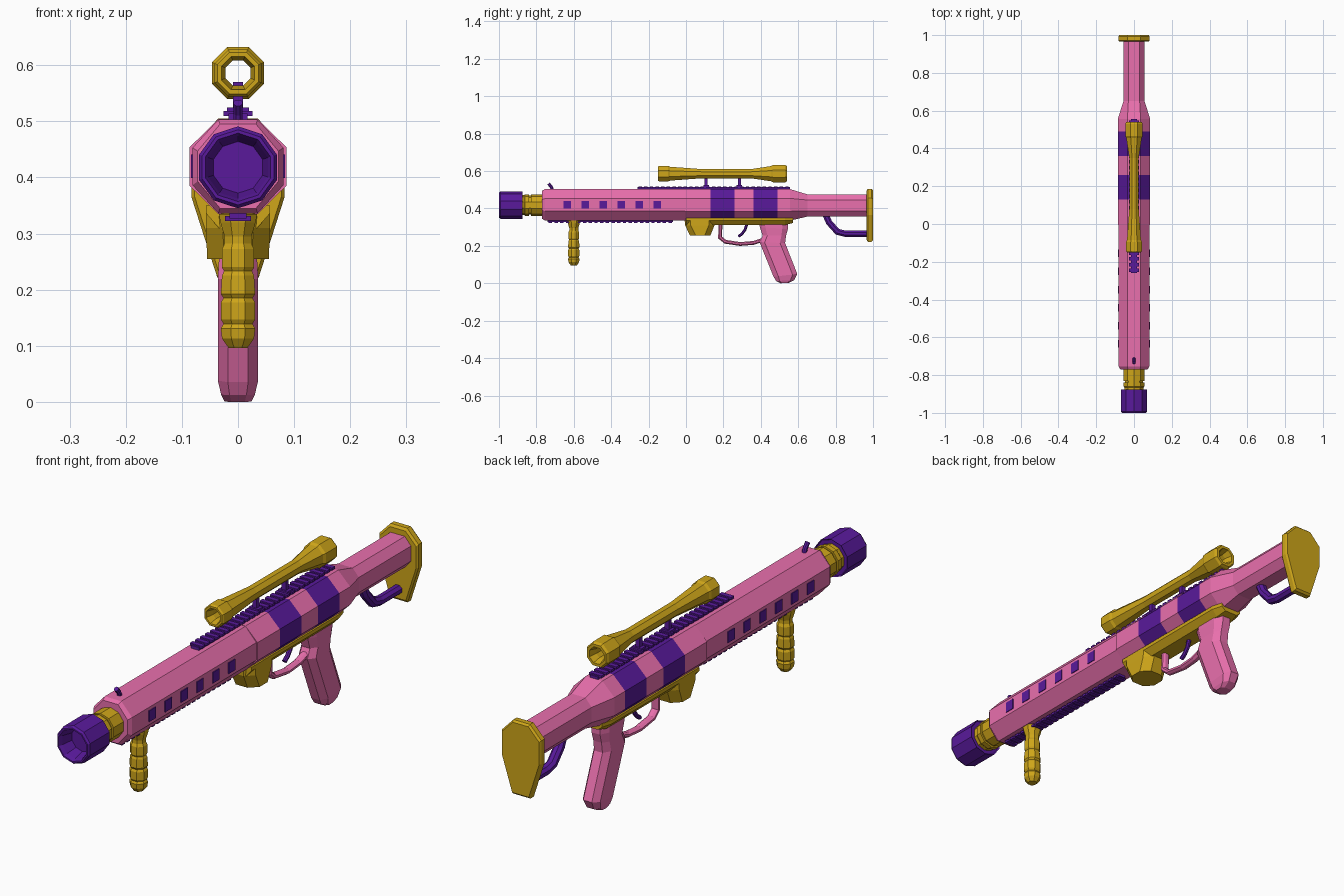
import bpy, bmesh, math
from mathutils import Vector

if "Cube" in bpy.data.objects:
    bpy.data.objects.remove(bpy.data.objects["Cube"])


def material(name, rgb):
    m = bpy.data.materials.new(name)
    m.diffuse_color = (*rgb, 1)
    m.use_nodes = True
    m.node_tree.nodes["Principled BSDF"].inputs["Base Color"].default_value = m.diffuse_color
    return m


PINK = material("pink", (0.82, 0.16, 0.42))
PURPLE = material("purple", (0.10, 0.01, 0.33))
GOLD = material("gold", (0.62, 0.38, 0.01))


def loft(name, rings, mats, wrap=False):
    """Skin a list of point rings; mats is one material or one per segment."""
    bm = bmesh.new()
    vs = [[bm.verts.new(p) for p in r] for r in rings]
    n, segs = len(vs[0]), len(vs) if wrap else len(vs) - 1
    mats = mats if isinstance(mats, list) else [mats] * segs
    slots = list(dict.fromkeys(mats))
    for s in range(segs):
        a, b = vs[s], vs[(s + 1) % len(vs)]
        for i in range(n):
            j = (i + 1) % n
            bm.faces.new((a[i], a[j], b[j], b[i])).material_index = slots.index(mats[s])
    if not wrap:
        bm.faces.new(vs[0]).material_index = slots.index(mats[0])
        bm.faces.new(vs[-1]).material_index = slots.index(mats[-1])
    bmesh.ops.recalc_face_normals(bm, faces=bm.faces)
    return finish(name, bm, slots)


def finish(name, bm, slots):
    me = bpy.data.meshes.new(name)
    bm.to_mesh(me)
    bm.free()
    for m in slots:
        me.materials.append(m)
    ob = bpy.data.objects.new(name, me)
    bpy.context.collection.objects.link(ob)
    return ob


def boxes(name, items, mat):
    """Several boxes (centre, size) in one object."""
    bm = bmesh.new()
    for c, s in items:
        for v in bmesh.ops.create_cube(bm, size=1)["verts"]:
            v.co = Vector([c[k] + v.co[k] * s[k] for k in range(3)])
    return finish(name, bm, [mat])


def lathe_y(name, profile, z, sides, mat, phase=0.0, wrap=False):
    rings = []
    for y, r in profile:
        angs = [2 * math.pi * (i + phase) / sides for i in range(sides)]
        rings.append([(r * math.sin(a), y, z + r * math.cos(a)) for a in angs])
    return loft(name, rings, mat, wrap)


def octagon(y, w, z0, z1, flat, cut):
    half = [(flat, z1), (w, z1 - cut), (w, z0 + cut), (flat, z0)]
    return [(x, y, z) for x, z in half] + [(-x, y, z) for x, z in reversed(half)]


def sweep(name, path, r, rx, mat, sides=8):
    """Tube along a (y, z) path with mitred corners."""
    pts = [Vector(p) for p in path]
    rings = []
    for i, p in enumerate(pts):
        a = (p - pts[i - 1]).normalized() if i else (pts[1] - p).normalized()
        b = (pts[i + 1] - p).normalized() if i < len(pts) - 1 else a
        t = (a + b).normalized()
        k = r / max(t.dot(a), 0.4)
        ring = []
        for s in range(sides):
            u = 2 * math.pi * (s + 0.5) / sides
            ring.append((rx * math.cos(u), p.x - t.y * k * math.sin(u), p.y + t.x * k * math.sin(u)))
        rings.append(ring)
    return loft(name, rings, mat)


# Muzzle and neck
lathe_y("muzzle", [(-0.88, 0.05), (-0.88, 0.069), (-0.875, 0.073), (-0.992, 0.073), (-1.0, 0.067),
                   (-1.0, 0.061), (-0.985, 0.056), (-0.94, 0.046)], 0.418, 10, PURPLE)
lathe_y("barrel_neck", [(-0.76, 0.058), (-0.83, 0.058), (-0.83, 0.051), (-0.84, 0.051), (-0.84, 0.058),
                        (-0.86, 0.058), (-0.865, 0.054), (-0.885, 0.054)], 0.418, 10, GOLD)

# Handguard with purple side vents
loft("handguard", [octagon(-0.77, 0.072, 0.345, 0.495, 0.032, 0.048),
                   octagon(-0.755, 0.081, 0.336, 0.503, 0.035, 0.05),
                   octagon(0.0, 0.081, 0.336, 0.503, 0.035, 0.05)], PINK)
boxes("side_vents", [((s * 0.079, -0.635 + 0.096 * i, 0.42), (0.01, 0.04, 0.042))
                     for s in (-1, 1) for i in range(6)], PURPLE)

# Receiver with two purple bands, tapering into the stock
body = [octagon(y, 0.086, 0.335, 0.504, 0.035, 0.05) for y in (-0.005, 0.13, 0.26, 0.36, 0.49, 0.555)]
stock = [octagon(y, 0.056, 0.357, 0.475, 0.03, 0.03) for y in (0.65, 0.975)]
loft("receiver_and_stock", body + stock, [PINK, PURPLE, PINK, PURPLE, PINK, PINK, PINK])

# Butt plate with a chamfered front edge
half = [(0.035, 0.505), (0.083, 0.455), (0.083, 0.365), (0.037, 0.222)]
outline = half + [(-x, z) for x, z in reversed(half)]
loft("butt_plate", [[(x * k, y, 0.37 + (z - 0.37) * k) for x, z in outline]
                    for y, k in ((0.965, 0.93), (0.972, 1.0), (0.992, 1.0), (1.0, 0.95))], GOLD)
sweep("stock_brace", [(0.745, 0.37), (0.765, 0.325), (0.81, 0.275), (0.85, 0.265), (0.97, 0.265)],
      0.018, 0.02, PURPLE)

# Under tray and magazine well
loft("under_tray", [[(-w, y, 0.35), (w, y, 0.35), (w, y, 0.336), (0.6 * w, y, b), (-0.6 * w, y, b), (-w, y, 0.336)]
                    for y, w, b in ((0.0, 0.057, 0.31), (0.53, 0.057, 0.312), (0.572, 0.045, 0.322))], GOLD)


def well_ring(z, y0, y1, w):
    c = 0.03
    return [(-w, y0 + c, z), (-w, y1 - c, z), (c - w, y1, z), (w - c, y1, z),
            (w, y1 - c, z), (w, y0 + c, z), (w - c, y0, z), (c - w, y0, z)]


loft("magazine_well", [well_ring(0.345, -0.008, 0.155, 0.057), well_ring(0.31, -0.005, 0.152, 0.057),
                       well_ring(0.255, 0.022, 0.13, 0.055)], GOLD)

# Pistol grip: chamfered slices from top to bottom (y front, y back, z front, z back, half width)
slices = [(0.39, 0.545, 0.325, 0.325, 0.036), (0.395, 0.545, 0.30, 0.29, 0.036),
          (0.41, 0.535, 0.255, 0.255, 0.034), (0.393, 0.53, 0.22, 0.215, 0.036),
          (0.468, 0.595, 0.035, 0.05, 0.036), (0.482, 0.578, 0.012, 0.017, 0.030),
          (0.505, 0.55, 0.0, 0.002, 0.024)]
rings = []
for y0, y1, z0, z1, w in slices:
    spots = [(-0.5, 0), (-1, 0.2), (-1, 0.8), (-0.5, 1), (0.5, 1), (1, 0.8), (1, 0.2), (0.5, 0)]
    rings.append([(w * sx, y0 + (y1 - y0) * t, z0 + (z1 - z0) * t) for sx, t in spots])
loft("pistol_grip", rings, PINK)

# Trigger and guard
sweep("trigger_guard", [(0.185, 0.325), (0.182, 0.245), (0.21, 0.222), (0.29, 0.21), (0.36, 0.216), (0.42, 0.235)],
      0.011, 0.016, PINK)
sweep("trigger", [(0.33, 0.33), (0.315, 0.285), (0.298, 0.263), (0.28, 0.25)], 0.008, 0.009, PURPLE)

# Forward grip with rounded finger swells
profile = [(0.335, 0.037), (0.32, 0.034), (0.295, 0.026), (0.282, 0.026), (0.272, 0.031), (0.24, 0.031),
           (0.233, 0.027), (0.225, 0.031), (0.192, 0.033), (0.185, 0.028), (0.177, 0.033), (0.147, 0.033),
           (0.139, 0.028), (0.131, 0.033), (0.113, 0.031), (0.096, 0.018)]
loft("forward_grip", [[(r * math.cos(a), -0.60 + r * math.sin(a), z)
                       for a in [math.pi * (i + 0.5) / 4 for i in range(8)]] for z, r in profile], GOLD)


# Toothed rails above and below
def rail(name, y0, y1, z, up, w):
    n = round((y1 - y0) / 0.03)
    step = (y1 - y0) / n
    items = [((0, (y0 + y1) / 2, z + up * 0.003), (1.3 * w, y1 - y0, 0.012))]
    items += [((0, y0 + step * (i + 0.5), z + up * 0.009), (2 * w, step * 0.6, 0.009)) for i in range(n)]
    boxes(name, items, PURPLE)


rail("top_rail", -0.26, 0.555, 0.505, 1, 0.026)
rail("bottom_rail", -0.74, -0.07, 0.336, -1, 0.023)

# Front sight post
sweep("front_sight", [(-0.712, 0.495), (-0.72, 0.515), (-0.735, 0.533)], 0.009, 0.009, PURPLE)

# Hollow scope on two mounts
outer = [(-0.15, 0.040), (-0.143, 0.045), (-0.095, 0.045), (-0.085, 0.040), (0.08, 0.027), (0.35, 0.027),
         (0.455, 0.044), (0.465, 0.050), (0.53, 0.050), (0.54, 0.044)]
inner = [(0.54, 0.033), (0.51, 0.024), (-0.12, 0.024), (-0.15, 0.032)]
lathe_y("scope", outer + inner, 0.586, 8, GOLD, 0.5, True)
boxes("scope_mounts", [((0, y, z), s) for y in (0.108, 0.285)
                       for z, s in ((0.54, (0.018, 0.016, 0.06)), (0.518, (0.04, 0.03, 0.014)))], PURPLE)
